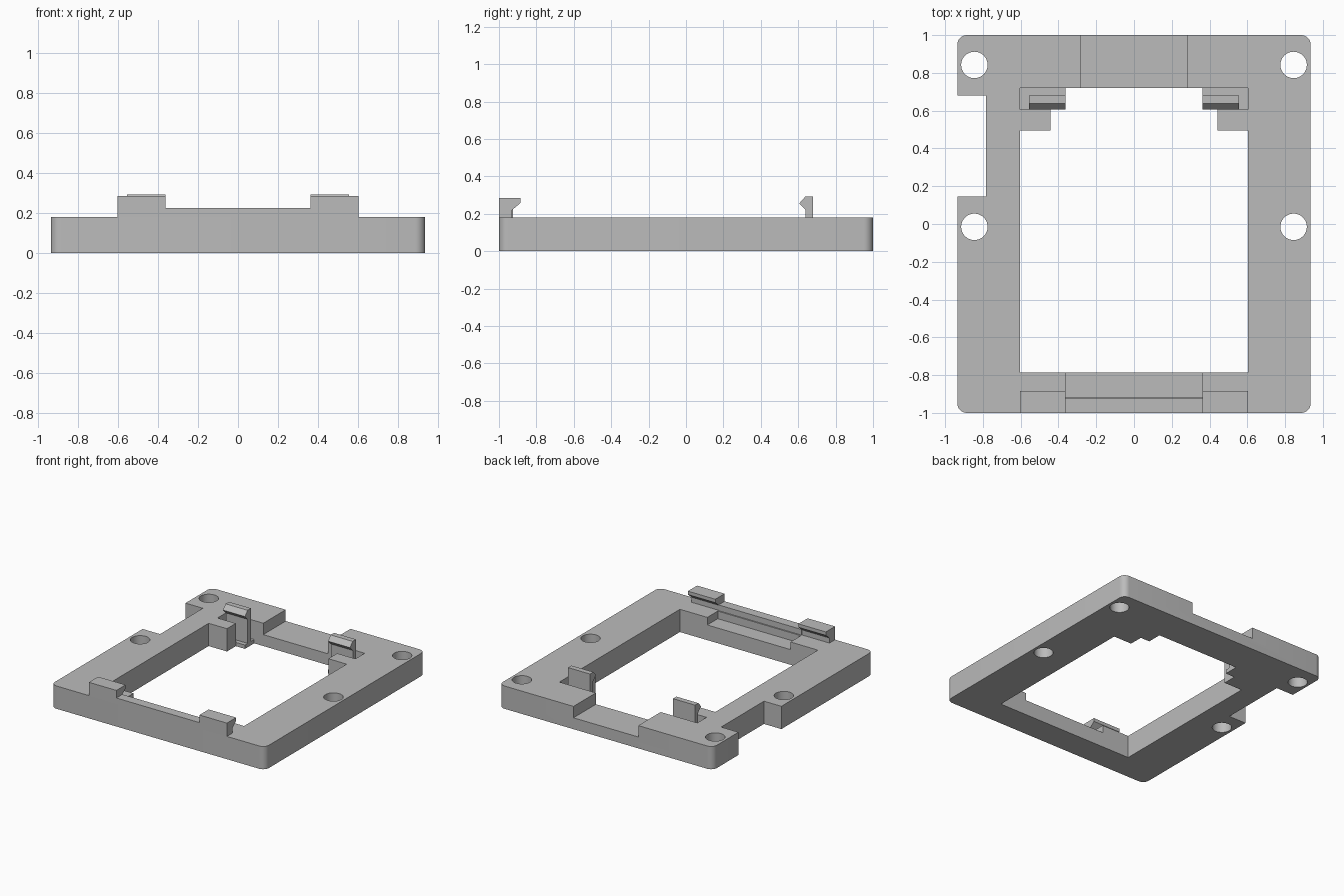
import bpy, bmesh

if "Cube" in bpy.data.objects:
    bpy.data.objects.remove(bpy.data.objects["Cube"], do_unlink=True)

grey = bpy.data.materials.new("plain_grey")
grey.use_nodes = True
colour = (0.5, 0.5, 0.5, 1)
grey.diffuse_color = colour
grey.node_tree.nodes["Principled BSDF"].inputs["Base Color"].default_value = colour

TOP = 0.18


def finish(name, bm):
    bmesh.ops.recalc_face_normals(bm, faces=bm.faces)
    mesh = bpy.data.meshes.new(name)
    bm.to_mesh(mesh)
    bm.free()
    mesh.materials.append(grey)
    ob = bpy.data.objects.new(name, mesh)
    bpy.context.scene.collection.objects.link(ob)
    return ob


def box(name, x, y, z, radius=0):
    bm = bmesh.new()
    bmesh.ops.create_cube(bm, size=1)
    for v in bm.verts:
        for i, (lo, hi) in enumerate((x, y, z)):
            v.co[i] = hi if v.co[i] > 0 else lo
    if radius:
        upright = [e for e in bm.edges if abs(e.verts[0].co.z - e.verts[1].co.z) > 0.01]
        bmesh.ops.bevel(bm, geom=upright, offset=radius, segments=8, profile=0.5, affect="EDGES")
    return finish(name, bm)


def extrude_x(name, profile, x0, x1):
    """Side profile in (y, z) swept along x."""
    bm = bmesh.new()
    face = bm.faces.new([bm.verts.new((x0, y, z)) for y, z in profile])
    new = bmesh.ops.extrude_face_region(bm, geom=[face])["geom"]
    bmesh.ops.translate(bm, vec=(x1 - x0, 0, 0),
                        verts=[g for g in new if isinstance(g, bmesh.types.BMVert)])
    return finish(name, bm)


def cut(target, cutter):
    mod = target.modifiers.new("cut", "BOOLEAN")
    mod.operation, mod.solver, mod.object = "DIFFERENCE", "EXACT", cutter
    bpy.context.view_layer.objects.active = target
    bpy.ops.object.modifier_apply(modifier=mod.name)
    bpy.data.objects.remove(cutter, do_unlink=True)


# Main frame with its window, side notch and recesses
frame = box("frame", (-0.935, 0.935), (-1, 1), (0, TOP), radius=0.05)
cut(frame, box("window", (-0.603, 0.603), (-0.785, 0.72), (-1, 1)))
cut(frame, box("side_notch", (-2, -0.783), (0.145, 0.68), (-1, 1)))
cut(frame, box("back_recess", (-0.283, 0.283), (0.6, 2), (0.09, 1)))
cut(frame, box("front_recess", (-0.363, 0.363), (-0.915, -0.7), (0.12, 1)))

# Screw holes
for x in (-0.845, 0.845):
    for y in (-0.015, 0.842):
        bm = bmesh.new()
        bmesh.ops.create_cone(bm, cap_ends=True, segments=48, radius1=0.07, radius2=0.07, depth=2)
        bmesh.ops.translate(bm, vec=(x, y, 0), verts=bm.verts)
        cut(frame, finish("screw_hole", bm))

# Low lip between the front clips
box("front_lip", (-0.363, 0.363), (-1, -0.925), (TOP, 0.225))

# Hooked clips, front and back, with the corner tabs and clip feet
front_hook = [(-1, TOP), (-0.93, TOP), (-0.93, 0.22), (-0.885, 0.258), (-0.885, 0.285), (-1, 0.285)]
back_hook = [(0.68, 0.03), (0.64, 0.03), (0.64, 0.22), (0.605, 0.255), (0.638, 0.292), (0.68, 0.292)]
for side, s in (("right", -1), ("left", 1)):
    extrude_x(side + "_front_clip", front_hook, s * 0.603, s * 0.363)
    extrude_x(side + "_back_clip", back_hook, s * 0.555, s * 0.363)
    box(side + "_corner_tab", sorted((s * 0.603, s * 0.443)), (0.495, 0.605), (0, TOP))
    box(side + "_clip_foot", sorted((s * 0.603, s * 0.363)), (0.605, 0.72), (0, 0.03))

# Smooth the rounded corners and holes only
bpy.ops.object.select_all(action="DESELECT")
frame.select_set(True)
bpy.context.view_layer.objects.active = frame
bpy.ops.object.shade_smooth_by_angle()
